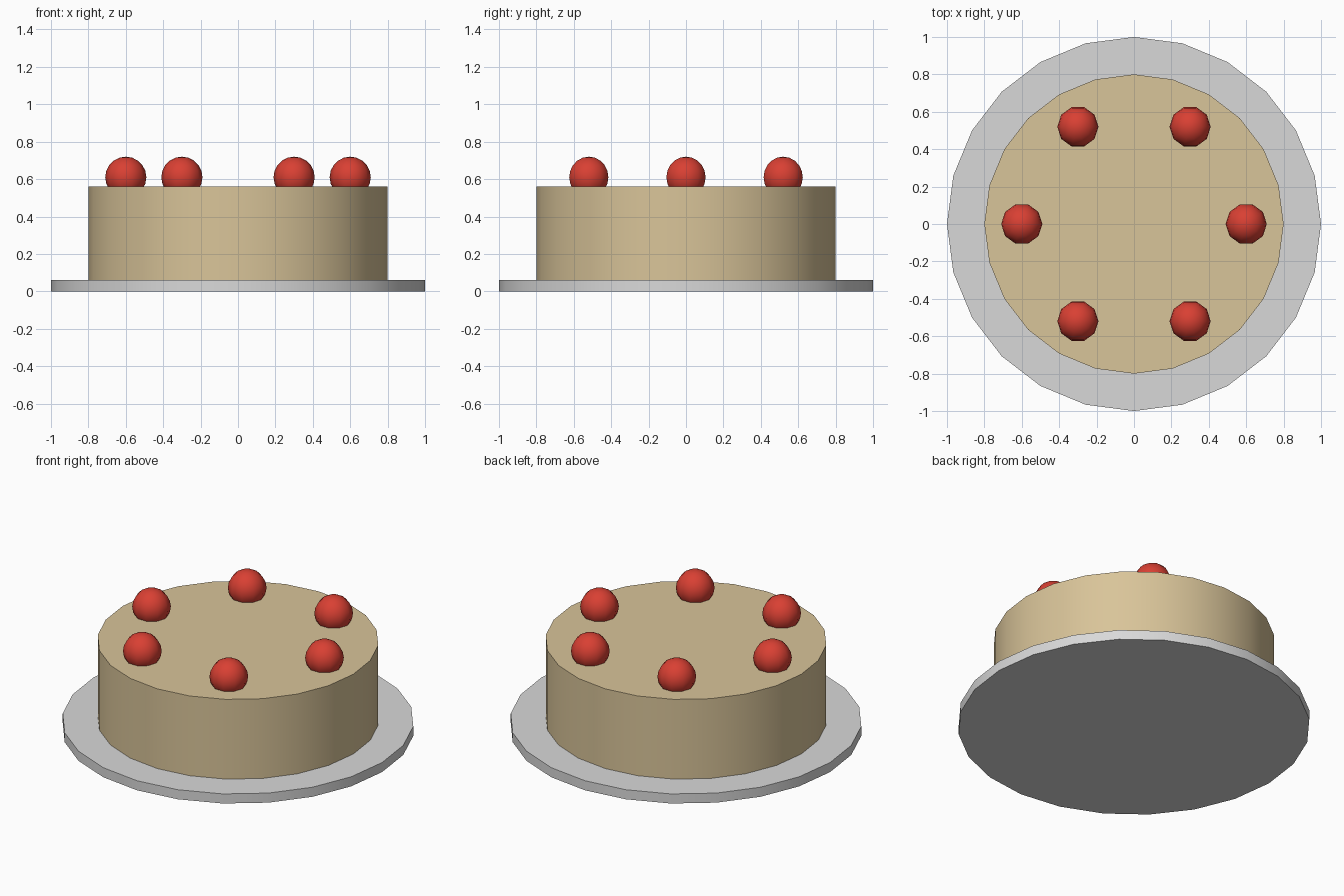
import bpy, bmesh, math
from mathutils import Matrix

cube = bpy.data.objects.get("Cube")
if cube:
    bpy.data.objects.remove(cube, do_unlink=True)


def material(name, rgb):
    m = bpy.data.materials.new(name)
    m.use_nodes = True
    m.diffuse_color = (*rgb, 1)
    m.node_tree.nodes["Principled BSDF"].inputs["Base Color"].default_value = (*rgb, 1)
    return m


def add_object(name, bm, mat, angle):
    mesh = bpy.data.meshes.new(name)
    bm.to_mesh(mesh)
    bm.free()
    mesh.materials.append(mat)
    ob = bpy.data.objects.new(name, mesh)
    bpy.context.collection.objects.link(ob)
    bpy.ops.object.select_all(action='DESELECT')
    ob.select_set(True)
    bpy.context.view_layer.objects.active = ob
    bpy.ops.object.shade_smooth_by_angle(angle=math.radians(angle))
    return ob


def disc(name, radius, bottom, top, mat):
    bm = bmesh.new()
    bmesh.ops.create_cone(bm, cap_ends=True, segments=24, radius1=radius, radius2=radius,
                          depth=top - bottom,
                          matrix=Matrix.Translation((0, 0, (bottom + top) / 2)))
    return add_object(name, bm, mat, 40)


plate_grey = material("plate_grey", (0.694, 0.694, 0.694))
sponge_tan = material("sponge_tan", (0.694, 0.554, 0.319))
cherry_red = material("cherry_red", (0.694, 0.051, 0.033))

# Plate and cake body
disc("plate", 1.0, 0.0, 0.06, plate_grey)
disc("cake", 0.8, 0.06, 0.56, sponge_tan)

# Ring of six cherries sunk into the top
for i in range(6):
    a = i * math.tau / 6
    bm = bmesh.new()
    bmesh.ops.create_uvsphere(bm, u_segments=10, v_segments=10, radius=0.11,
                              matrix=Matrix.Rotation(math.pi / 2, 4, 'Z'))
    cherry = add_object(f"cherry_{i + 1}", bm, cherry_red, 60)
    cherry.location = (0.6 * math.cos(a), 0.6 * math.sin(a), 0.61)
